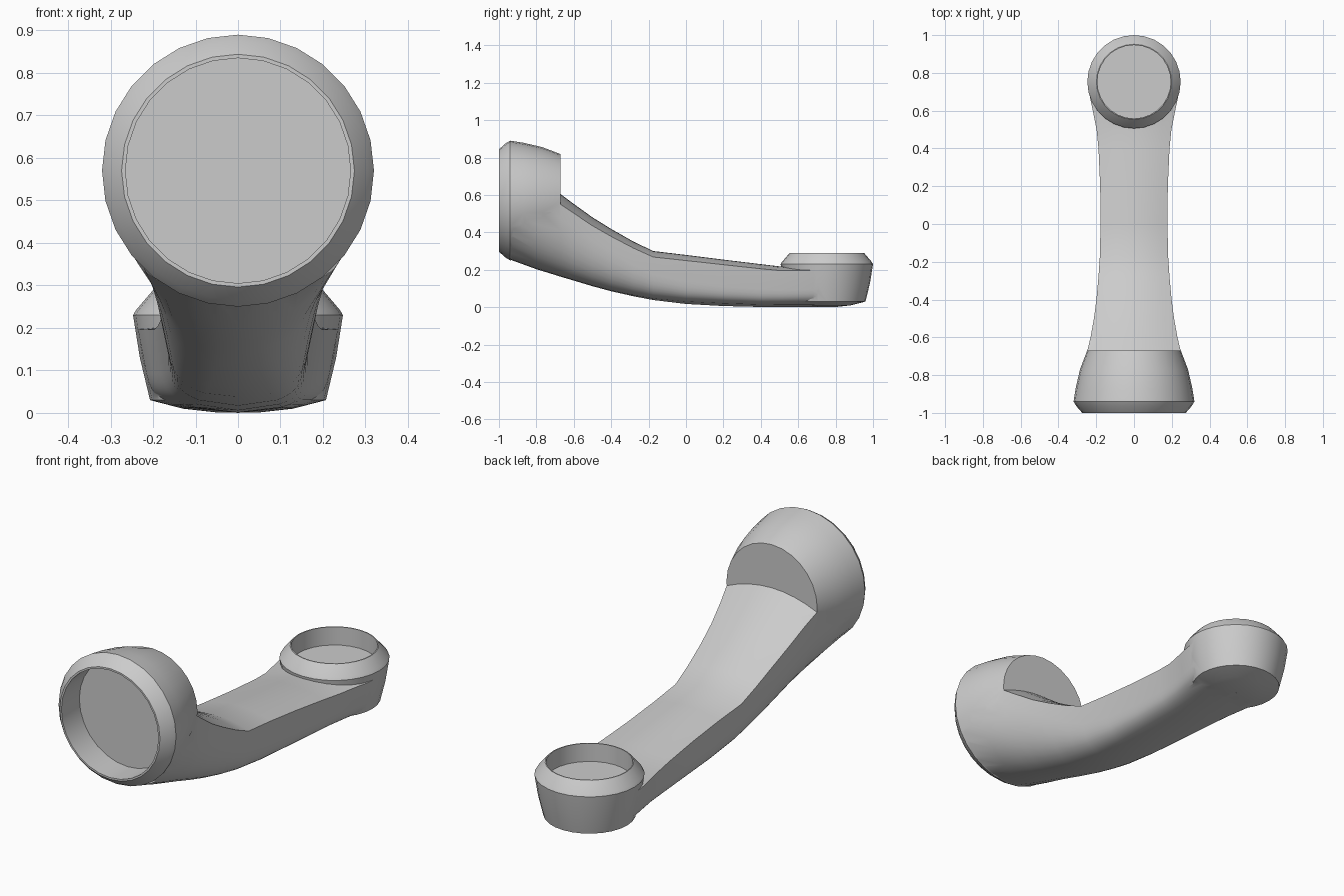
import bpy, bmesh, math
from mathutils import Matrix

if "Cube" in bpy.data.objects:
    bpy.data.objects.remove(bpy.data.objects["Cube"])


def finish(bm, name):
    bmesh.ops.remove_doubles(bm, verts=bm.verts, dist=1e-5)
    bmesh.ops.recalc_face_normals(bm, faces=bm.faces)
    mesh = bpy.data.meshes.new(name)
    bm.to_mesh(mesh)
    bm.free()
    ob = bpy.data.objects.new(name, mesh)
    bpy.context.collection.objects.link(ob)
    return ob


def bridge(bm, rings):
    for a, b in zip(rings, rings[1:]):
        n = len(a)
        for i in range(n):
            bm.faces.new((a[i], a[(i + 1) % n], b[(i + 1) % n], b[i]))
    bm.faces.new(rings[0])
    bm.faces.new(rings[-1])


def lathe(name, profile, matrix, segs=28):
    bm = bmesh.new()
    rings = []
    for r, h in profile:
        rings.append([bm.verts.new((r * math.cos(2 * math.pi * i / segs),
                                    r * math.sin(2 * math.pi * i / segs), h))
                      for i in range(segs)])
    bridge(bm, rings)
    bm.transform(matrix)
    return finish(bm, name)


def section(bm, y, w, top, edge, bottom, n, taper, arch):
    """Crowned top, rounded-to-boxy underside."""
    pts = []
    for i in range(21):
        t = math.pi * i / 20
        c, s = math.cos(t), math.sin(t)
        x = math.copysign(abs(c) ** (2 / n), c)
        d = abs(s) ** (2 / n)
        z = edge - (edge - bottom) * d + arch * d * x * x
        pts.append((w * x * (1 - taper * d), y, z))
    for i in range(1, 8):
        x = -1 + i / 4
        pts.append((w * x, y, edge + (top - edge) * (1 - x * x)))
    return [bm.verts.new(p) for p in pts]


# Curved handle: y, half width, top, top edge, bottom, squareness, taper, arch
stations = [
    (-0.935, 0.316, 0.60, 0.57, 0.252, 2.0, 0, 0),
    (-0.80, 0.283, 0.60, 0.56, 0.203, 2.1, 0, 0),
    (-0.671, 0.247, 0.605, 0.55, 0.163, 2.3, 0, 0),
    (-0.60, 0.230, 0.552, 0.502, 0.142, 2.4, 0.02, 0),
    (-0.50, 0.212, 0.480, 0.435, 0.112, 2.7, 0.04, 0.01),
    (-0.40, 0.199, 0.418, 0.378, 0.085, 3.1, 0.06, 0.015),
    (-0.28, 0.188, 0.350, 0.315, 0.058, 4.0, 0.09, 0.025),
    (-0.175, 0.181, 0.300, 0.268, 0.038, 5.0, 0.11, 0.03),
    (0.00, 0.177, 0.279, 0.249, 0.017, 7.0, 0.13, 0.035),
    (0.20, 0.179, 0.254, 0.227, 0.006, 8.0, 0.13, 0.035),
    (0.40, 0.188, 0.230, 0.205, 0.001, 8.0, 0.13, 0.03),
    (0.50, 0.198, 0.218, 0.196, 0.0, 8.0, 0.13, 0.03),
    (0.60, 0.218, 0.215, 0.196, 0.0, 8.0, 0.13, 0.03),
    (0.68, 0.235, 0.215, 0.196, 0.0, 8.0, 0.13, 0.03),
    (0.75, 0.240, 0.215, 0.196, 0.0, 8.0, 0.13, 0.03),
]
bm = bmesh.new()
bridge(bm, [section(bm, *s) for s in stations])
handle = finish(bm, "handset")

# Large front cup (axis along y) and small upright rear cup
front = Matrix.Translation((0, 0, 0.57)) @ Matrix.Rotation(-math.pi / 2, 4, 'X')
rear = Matrix.Translation((0, 0.753, 0))
large_cup = lathe("large_cup", [(0.274, -1), (0.305, -0.965), (0.32, -0.94),
                                (0.309, -0.87), (0.286, -0.77), (0.248, -0.67)], front)
small_cup = lathe("small_cup", [(0.05, 0.001), (0.13, 0.01), (0.207, 0.03),
                                (0.231, 0.13), (0.247, 0.23), (0.24, 0.242),
                                (0.199, 0.29)], rear)

# Shallow round recesses in both cups
large_recess = lathe("large_recess", [(0.265, -1.1), (0.265, -0.86)], front)
small_recess = lathe("small_recess", [(0.194, 0.20), (0.194, 0.4)], rear)

for tool, op in ((large_cup, 'UNION'), (small_cup, 'UNION'),
                 (large_recess, 'DIFFERENCE'), (small_recess, 'DIFFERENCE')):
    mod = handle.modifiers.new(tool.name, 'BOOLEAN')
    mod.operation = op
    mod.object = tool
    mod.solver = 'EXACT'

# Bake the joins, drop the helpers
depsgraph = bpy.context.evaluated_depsgraph_get()
result = bpy.data.meshes.new_from_object(handle.evaluated_get(depsgraph))
handle.modifiers.clear()
handle.data = result
for tool in (large_cup, small_cup, large_recess, small_recess):
    bpy.data.objects.remove(tool)

bpy.context.view_layer.objects.active = handle
handle.select_set(True)
bpy.ops.object.shade_smooth_by_angle(angle=math.radians(28))
